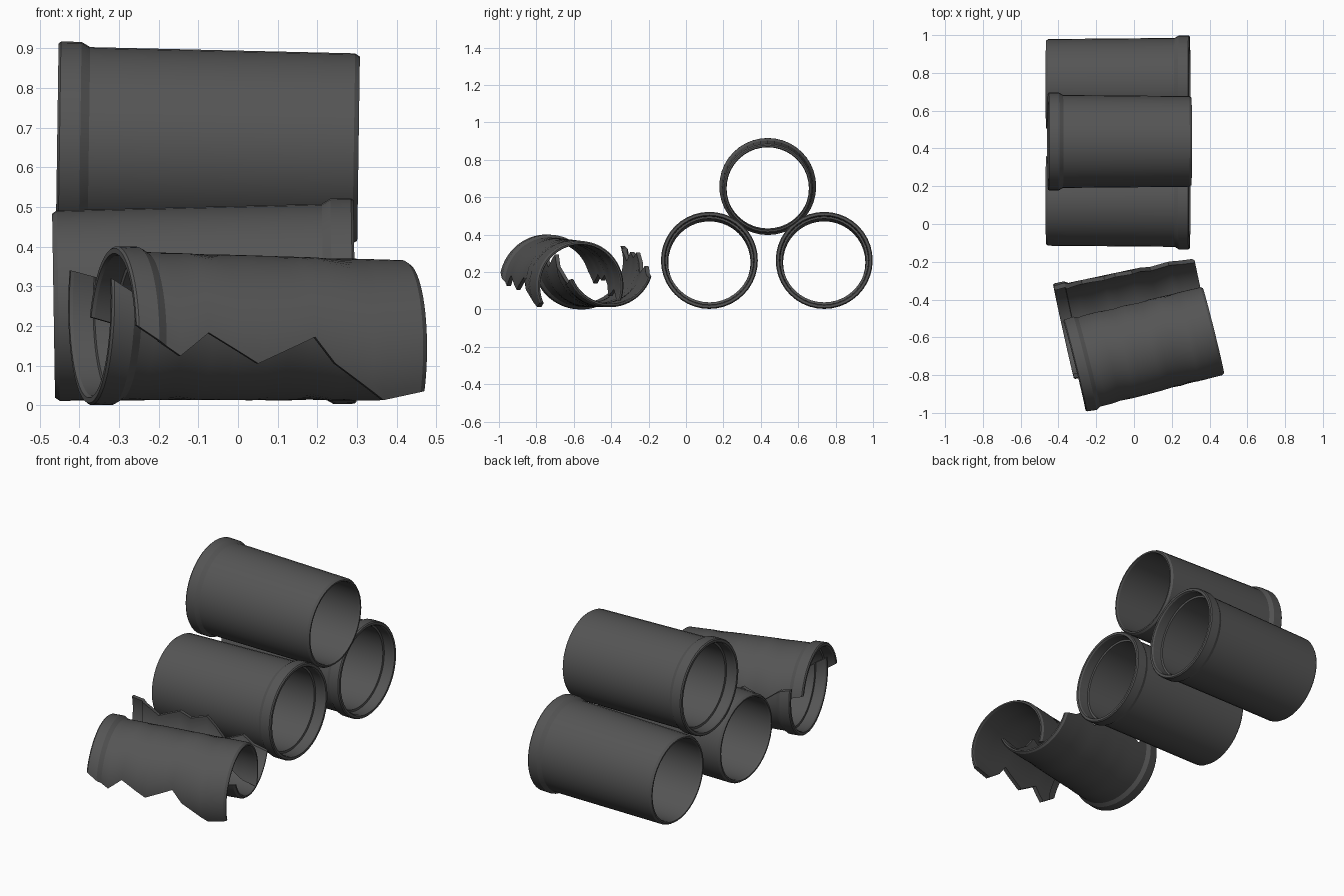
import bpy, bmesh, math
from mathutils import Vector

if "Cube" in bpy.data.objects:
    bpy.data.objects.remove(bpy.data.objects["Cube"])

mat = bpy.data.materials.new("dark_grey_pipe")
mat.diffuse_color = (0.09, 0.09, 0.09, 1)
mat.use_nodes = True
mat.node_tree.nodes["Principled BSDF"].inputs["Base Color"].default_value = mat.diffuse_color

LENGTH = 0.76
# (distance from socket end, radius)
OUTER = [(0, 0.254), (0.006, 0.259), (0.058, 0.259), (0.08, 0.246),
         (0.748, 0.240), (LENGTH, 0.232)]
INNER = [(0, 0.241), (0.008, 0.236), (0.06, 0.235), (0.062, 0.224),
         (0.75, 0.220), (LENGTH, 0.224)]
# jagged break lines: (distance from socket end, height above the axis)
FRONT_BREAK = [(0, 0.06), (0.117, -0.015), (0.19, 0.045), (0.32, -0.03),
               (0.467, 0.04), (0.52, -0.025), (0.655, -0.115), (LENGTH, -0.09)]
BACK_BREAK = [(0, 0.08), (0.06, 0.065), (0.15, 0.0), (0.27, 0.05), (0.33, 0.02),
              (0.42, 0.05), (0.52, -0.06), (0.62, -0.02), (0.68, -0.06), (LENGTH, -0.08)]


def lerp(table, s):
    for (s0, v0), (s1, v1) in zip(table, table[1:]):
        if s <= s1:
            return v0 + (v1 - v0) * (s - s0) / (s1 - s0)
    return table[-1][1]


def make_pipe(name, socket, spigot, span=None, cols=40):
    """Pipe wall from socket centre to spigot centre; span(s, r) gives the arc kept."""
    c = Vector(socket)
    d = (Vector(spigot) - c).normalized()
    back = Vector((0, 0, 1)).cross(d).normalized()
    up = d.cross(back)
    tables = OUTER + INNER + (FRONT_BREAK + BACK_BREAK if span else [])
    stations = sorted({s for s, _ in tables})
    n = cols + 1 if span else cols
    bm = bmesh.new()

    def grid(table):
        rows = []
        for s in stations:
            r = lerp(table, s)
            a0, a1 = span(s, r) if span else (0, 2 * math.pi)
            row = []
            for i in range(n):
                a = a0 + (a1 - a0) * i / cols
                row.append(bm.verts.new(c + d * s + back * (r * math.cos(a)) + up * (r * math.sin(a))))
            rows.append(row)
        return rows

    out, inn = grid(OUTER), grid(INNER)
    for j in range(len(stations) - 1):
        for i in range(cols):
            k = (i + 1) % n
            bm.faces.new((out[j][i], out[j][k], out[j + 1][k], out[j + 1][i]))
            bm.faces.new((inn[j][i], inn[j + 1][i], inn[j + 1][k], inn[j][k]))
        if span:  # broken edges
            for i in (0, n - 1):
                bm.faces.new((out[j][i], out[j + 1][i], inn[j + 1][i], inn[j][i]))
    for j in (0, len(stations) - 1):  # end rims
        for i in range(cols):
            k = (i + 1) % n
            bm.faces.new((out[j][i], inn[j][i], inn[j][k], out[j][k]))
    bmesh.ops.recalc_face_normals(bm, faces=bm.faces)
    me = bpy.data.meshes.new(name)
    bm.to_mesh(me)
    bm.free()
    me.materials.append(mat)
    ob = bpy.data.objects.new(name, me)
    bpy.context.collection.objects.link(ob)
    bpy.ops.object.select_all(action='DESELECT')
    ob.select_set(True)
    bpy.context.view_layer.objects.active = ob
    bpy.ops.object.shade_smooth_by_angle(angle=math.radians(28))
    return ob


def back_angle(s, r):
    return math.asin(lerp(BACK_BREAK, s) / r)


def front_angle(s, r):
    return math.pi - math.asin(lerp(FRONT_BREAK, s) / r)


def upper_span(s, r):
    return back_angle(s, r), front_angle(s, r)


def lower_span(s, r):
    return front_angle(s, r), 2 * math.pi + back_angle(s, r)


# stacked whole pipes
make_pipe("bottom_front_pipe", (0.295, 0.125, 0.263), (-0.467, 0.125, 0.251))
make_pipe("bottom_back_pipe", (0.295, 0.739, 0.263), (-0.467, 0.739, 0.251))
make_pipe("top_pipe", (-0.456, 0.437, 0.658), (0.305, 0.437, 0.647))

# two halves of the broken pipe
make_pipe("broken_upper_shell", (-0.317, -0.748, 0.142), (0.41, -0.567, 0.126), upper_span)
make_pipe("broken_lower_shell", (-0.373, -0.569, 0.260), (0.366, -0.405, 0.252), lower_span)
